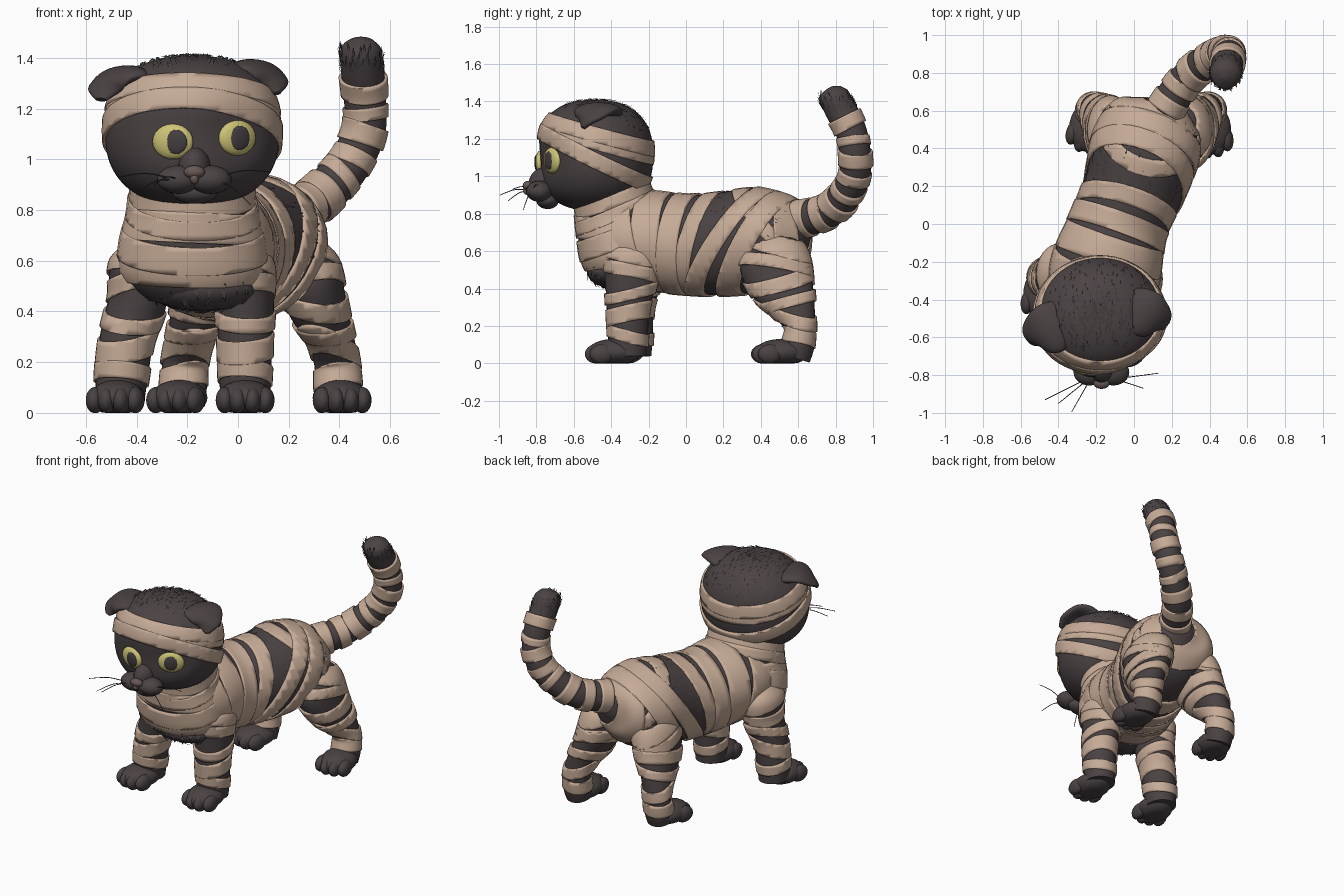
import bpy, bmesh, math, random
from mathutils import Vector, Matrix

random.seed(4)
if "Cube" in bpy.data.objects:
    bpy.data.objects.remove(bpy.data.objects["Cube"])


def material(name, rgb):
    m = bpy.data.materials.new(name)
    m.use_nodes = True
    m.diffuse_color = (*rgb, 1)
    m.node_tree.nodes["Principled BSDF"].inputs["Base Color"].default_value = (*rgb, 1)
    return m


FUR = material("dark fur", (0.070, 0.055, 0.057))
CLOTH = material("linen bandage", (0.57, 0.41, 0.31))
IRIS = material("yellow iris", (0.61, 0.55, 0.18))
PUPIL = material("pupil", (0.058, 0.048, 0.052))
NOSE = material("nose brown", (0.14, 0.10, 0.09))


def finish(name, bm, mat):
    bmesh.ops.recalc_face_normals(bm, faces=bm.faces)
    me = bpy.data.meshes.new(name)
    bm.to_mesh(me)
    bm.free()
    me.materials.append(mat)
    me.shade_smooth()
    me.set_sharp_from_angle(angle=math.radians(40))
    ob = bpy.data.objects.new(name, me)
    bpy.context.collection.objects.link(ob)
    return ob


def smooth_rows(rows, steps):
    pts = [rows[0], *rows, rows[-1]]
    out = []
    for a, b, c, d in zip(pts, pts[1:], pts[2:], pts[3:]):
        for k in range(steps):
            t = k / steps
            out.append([(2*q + (r-p)*t + (2*p-5*q+4*r-s)*t*t + (3*q-p-3*r+s)*t**3) / 2
                        for p, q, r, s in zip(a, b, c, d)])
    return out + [list(rows[-1])]


# Sweeps an ellipse along rows of (x, y, z, half width, half depth)
def loft(name, rows, ref, mat=FUR, steps=6, sides=32):
    rows = smooth_rows(rows, steps)
    centres = [Vector(r[:3]) for r in rows]
    bm = bmesh.new()
    rings = []
    for i, r in enumerate(rows):
        t = (centres[min(i+1, len(rows)-1)] - centres[max(i-1, 0)]).normalized()
        u = t.cross(Vector(ref)).normalized()
        v = u.cross(t)
        w, h = max(r[3], .002), max(r[4], .002)
        angles = [2 * math.pi * k / sides for k in range(sides)]
        rings.append([bm.verts.new(centres[i] + u*w*math.cos(a) + v*h*math.sin(a)) for a in angles])
    for a, b in zip(rings, rings[1:]):
        for k in range(sides):
            j = (k + 1) % sides
            bm.faces.new((a[k], a[j], b[j], b[k]))
    bm.faces.new(rings[0])
    bm.faces.new(rings[-1])
    return finish(name, bm, mat), centres


# Joined ellipsoids, optionally flattened on the ground
def blobs(name, items, mat, rot=Matrix(), origin=(0, 0, 0), ground=False):
    bm = bmesh.new()
    for centre, radii in items:
        m = Matrix.Translation(origin) @ rot @ Matrix.Translation(centre) @ Matrix.Diagonal((*radii, 1))
        bmesh.ops.create_uvsphere(bm, u_segments=24, v_segments=16, radius=1, matrix=m)
    if ground:
        for v in bm.verts:
            v.co.z = max(v.co.z, 0)
    return finish(name, bm, mat)


# A bandage: the slab of a part between two planes, lifted off its surface
def wrap(part, point, normal, width, wobble=.06):
    n = Vector(normal).normalized()
    n = (n + Vector([random.uniform(-wobble, wobble) for _ in range(3)])).normalized()
    bm = bmesh.new()
    bm.from_mesh(part.data)
    bm.normal_update()
    lift = random.uniform(.006, .013)
    for co, v in [(v.co + v.normal * lift, v) for v in bm.verts]:
        v.co = co
    for s in (1, -1):
        bmesh.ops.bisect_plane(bm, geom=bm.verts[:] + bm.edges[:] + bm.faces[:],
                               plane_co=Vector(point) + n*s*width/2, plane_no=n*s, clear_outer=True)
    ob = finish(part.name + "_bandage", bm, CLOTH)
    mod = ob.modifiers.new("thickness", "SOLIDIFY")
    mod.thickness, mod.offset = .018, -1


# Flat pointed locks lying along the surface
def tufts(part, count, flow, rule):
    faces = [f for f in part.data.polygons if rule(f.center, f.normal)]
    bm = bmesh.new()
    for f in random.choices(faces, k=count):
        d = Vector(flow) + Vector([random.uniform(-.4, .4) for _ in range(3)])
        d = (d - f.normal * d.dot(f.normal)).normalized()
        side = d.cross(f.normal) * .009
        base = f.center + f.normal * .002
        tip = base + d * random.uniform(.03, .06) + f.normal * .006
        bm.faces.new([bm.verts.new(p) for p in (base - side, tip, base + side)])
    finish(part.name + "_fur_locks", bm, FUR)


Z, Y = (0, 0, 1), (0, 1, 0)
axis, across = Vector((.3, .95, 0)).normalized(), Vector((.95, -.3, 0)).normalized()
up = Vector(Z)

# Torso and its wrappings
torso, _ = loft("torso", [
    (-.215, -.48, .66, .08, .08), (-.205, -.45, .66, .18, .16), (-.18, -.36, .67, .265, .23),
    (-.14, -.2, .66, .285, .26), (-.08, 0, .635, .255, .262), (0, .2, .64, .265, .275),
    (.06, .4, .665, .285, .275), (.09, .54, .69, .25, .22), (.115, .63, .7, .16, .14),
    (.12, .67, .7, .03, .03)], Z)
for x, y, z, tilt, slant, width in [
        (-.2, -.38, .66, .1, 0, .16), (-.17, -.27, .66, .2, 0, .15), (-.12, -.13, .66, .05, 0, .15),
        (-.09, -.01, .64, -.08, .05, .11), (-.05, .08, .64, -.3, 0, .09), (.01, .26, .65, -.7, .1, .1),
        (.04, .36, .56, -.55, 0, .12), (.09, .5, .72, .9, 0, .075), (.11, .6, .72, .1, 0, .1)]:
    wrap(torso, (x, y, z), axis + up*tilt + across*slant, width, .03)
tufts(torso, 160, (.3, 1, -.2), lambda c, n: .1 < c.y < .5 and n.z > -.3)

# Neck and chest
neck, _ = loft("neck", [
    (-.18, -.33, .46, .2, .14), (-.18, -.35, .55, .28, .2), (-.18, -.36, .67, .28, .215),
    (-.18, -.37, .8, .25, .22), (-.18, -.41, .96, .24, .2)], Y)
for z, tilt, width in [(.575, -.1, .12), (.67, -.3, .11), (.735, 0, .12), (.81, -.4, .07), (.88, -.3, .08)]:
    wrap(neck, (-.18, -.37, z), (0, tilt, 1), width)
chest = blobs("chest_fur", [((-.14, -.38, .49), (.22, .15, .09))], FUR)
tufts(chest, 90, (0, -.2, -1), lambda c, n: n.y < 0)

# Tail
tail, path = loft("tail", [
    (.12, .53, .76, .1, .1), (.2, .66, .78, .095, .095), (.28, .77, .82, .09, .09),
    (.37, .85, .9, .088, .088), (.45, .9, 1, .085, .085), (.5, .905, 1.12, .083, .083),
    (.5, .88, 1.25, .083, .083), (.49, .825, 1.36, .085, .085), (.485, .79, 1.43, .08, .08),
    (.485, .778, 1.462, .055, .055), (.485, .772, 1.477, .012, .012)], (.85, -.5, 0))
for i, width in zip((5, 10, 15, 20, 24, 29, 33, 38), (.08, .07, .08, .055, .065, .08, .05, .075)):
    wrap(tail, path[i], path[i+1] - path[i-1], width, .12)
tufts(tail, 90, (0, -.3, 1), lambda c, n: 1.34 < c.z < 1.42)

# Legs: offset from paw towards the hip, y, z, half width, half depth
FRONT = [(1, .02, .66, .05, .07), (1, .02, .59, .11, .15), (1, .015, .45, .115, .14),
         (.4, 0, .3, .107, .115), (.1, 0, .15, .103, .107), (0, 0, .04, .095, .1)]
REAR = [(1.1, -.17, .68, .05, .09), (.9, -.13, .57, .125, .18), (.6, -.08, .43, .118, .175),
        (.25, -.02, .31, .093, .125), (.05, .02, .2, .088, .083), (0, .01, .1, .092, .087),
        (0, -.01, .03, .085, .085)]


def leg(name, x, y, hip, rows, bands, reach, yaw):
    ob, _ = loft(name, [(x + hip*k, y + dy, z, w, d) for k, dy, z, w, d in rows], Y)
    for i, (dy, z, width) in enumerate(bands):
        wrap(ob, (x, y + dy, z), (.12 * (-1)**i, .2 * (-1)**(i//2), 1), width, .08)
    toes = [((dx, -reach - .05 + abs(dx)*.5, .05), (.036, .065, .052)) for dx in (-.08, -.028, .028, .08)]
    pad = [((0, -reach * .6, .06), (.11, .14, .07))]
    blobs(name + "_paw", pad + toes, FUR, Matrix.Rotation(math.radians(yaw), 4, 'Z'), (x, y, 0), True)


front_bands = [(0, .62, .14), (0, .49, .07), (0, .37, .06), (0, .26, .09), (0, .15, .065)]
rear_bands = [(-.14, .64, .1), (-.1, .54, .07), (-.08, .43, .08), (-.03, .33, .06), (0, .235, .07), (0, .14, .08)]
leg("front_right_leg", -.465, -.285, .07, FRONT, front_bands, .13, -8)
leg("front_left_leg", .028, -.31, 0, FRONT, front_bands, .13, 0)
leg("rear_right_leg", -.215, .59, .12, REAR, rear_bands, .12, -14)
leg("rear_left_leg", .395, .59, -.14, REAR, rear_bands, .14, 6)

# Head: an ellipsoid, round from above and slightly squared in height
C, R, N = Vector((-.18, -.49, 1.112)), Vector((.345, .315, .297)), 2.4
EYES = (("right", -.257, 1.07, .018, .025), ("left", -.003, 1.085, 0, .045))
bm = bmesh.new()
bmesh.ops.create_uvsphere(bm, u_segments=56, v_segments=36, radius=1)
for v in bm.verts:
    v.co /= (v.co.xy.length**N + abs(v.co.z)**N) ** (1/N)
    v.co = C + v.co * R
    # Shallow eye sockets
    if v.co.y < C.y:
        v.co.y += sum(depth * math.exp(-((v.co.x - x)**2 + (v.co.z - z)**2) / .02)
                      for _, x, z, _, depth in EYES)
head = finish("head", bm, FUR)
wrap(head, (-.18, -.49, 1.235), (.02, .27, 1), .08, .01)
wrap(head, (-.18, -.49, 1.195), (.04, .3, 1), .075, .01)
wrap(head, (-.18, -.49, 1.1), (.03, .48, 1), .085, .01)
tufts(head, 200, (0, 1, 0), lambda c, n: c.z > 1.31 + .27 * (-.49 - c.y))

# Eyes sit in the sockets and look outwards
for side, x, z, turn, depth in EYES:
    e = Vector(((x - C.x)/R.x, 0, (z - C.z)/R.z))
    rho = (1 - abs(e.z)**N) ** (1/N)
    e.y = -math.sqrt(rho**2 - e.x**2)
    n = Vector((e.x/R.x, e.y/R.y, math.copysign(abs(e.z)**(N-1), e.z)/R.z)).normalized()
    rot = n.to_track_quat('Z', 'Y').to_matrix().to_4x4()
    spot = C + e * R + Vector((0, depth, 0))
    blobs(side + "_eye", [((0, 0, 0), (.082, .07, .03))], IRIS, rot, spot)
    blobs(side + "_pupil", [((turn, 0, .022), (.044, .048, .012))], PUPIL, rot, spot)

# Muzzle, nose and chin
blobs("muzzle", [((-.235, -.785, .92), (.085, .07, .056)), ((-.11, -.785, .92), (.085, .07, .056)),
                 ((-.172, -.745, .965), (.065, .095, .085)), ((-.17, -.74, .87), (.09, .06, .045))], FUR)
blobs("nose", [((-.172, -.845, .95), (.042, .028, .026)), ((-.172, -.85, .925), (.018, .022, .024))], NOSE)

# Folded ears, mirrored across the head
EAR = [(-.04, -.44, 1.31, .1, .05), (.03, -.46, 1.352, .125, .042), (.09, -.49, 1.35, .12, .036),
       (.135, -.52, 1.31, .085, .03), (.155, -.55, 1.26, .015, .012)]
loft("left_ear", EAR, Z)
loft("right_ear", [(-.385 - x, y - .08, z - .025, w + .01, d) for x, y, z, w, d in EAR], Z)

# Whiskers
for x, tx, ty, tz in [(-.25, -.47, -.93, .93), (-.24, -.4, -.95, .87), (-.23, -.33, -.995, .9),
                      (-.1, .13, -.79, .95), (-.1, .05, -.87, .82)]:
    mid = ((x + tx)/2, (ty - .82)/2, (tz + .93)/2 + .015)
    loft("whisker", [(x, -.82, .92, .003, .003), (*mid, .0025, .0025), (tx, ty, tz, .002, .002)],
         (.1, .2, 1), FUR, 4, 5)
